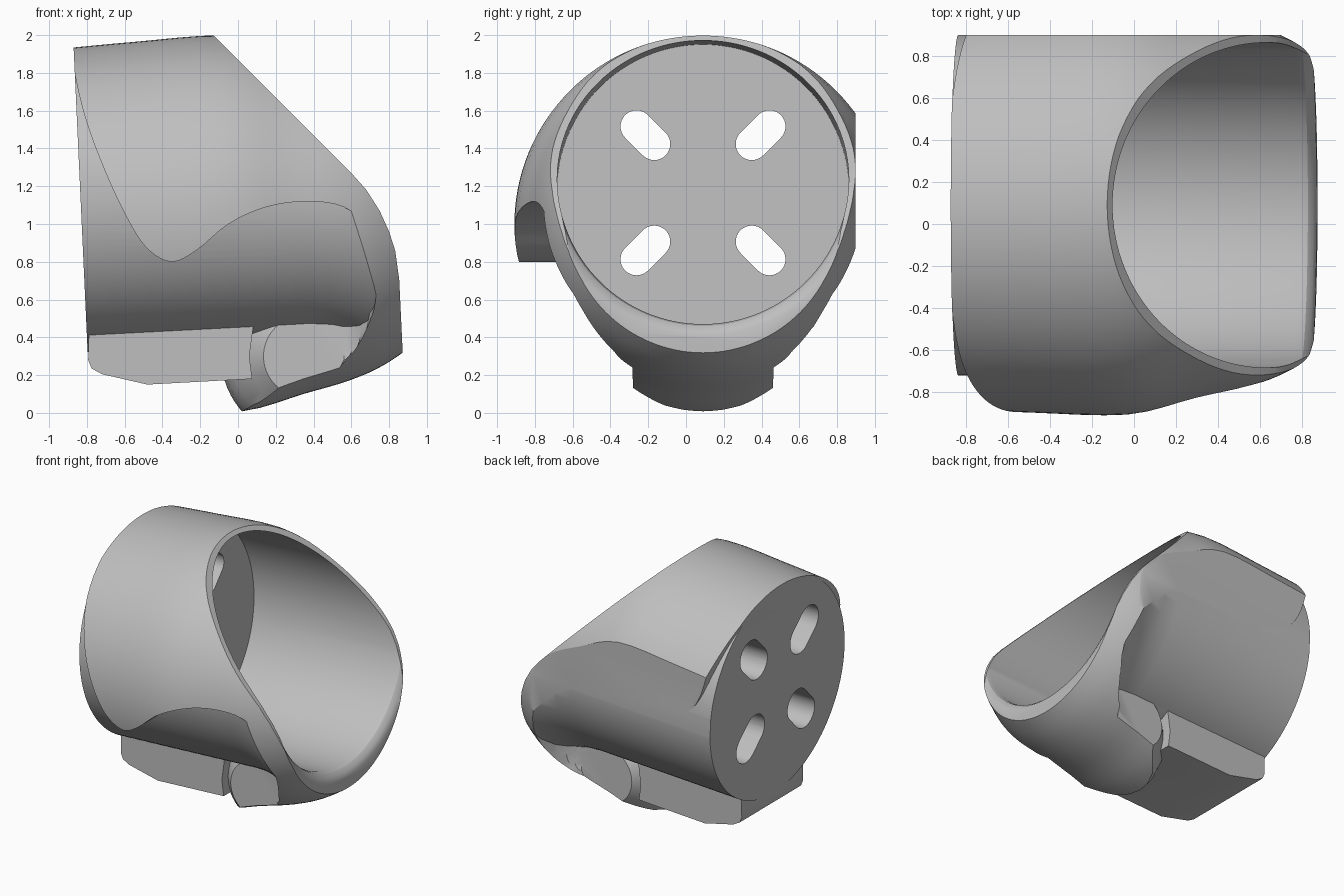
import bpy, bmesh, math

if "Cube" in bpy.data.objects:
    bpy.data.objects.remove(bpy.data.objects["Cube"])

CY = 0.09        # side offset of the main axis
SLOPE = 0.052    # upward tilt of the main axis

grey = bpy.data.materials.new("plain grey")
grey.use_nodes = True
COLOUR = (0.52, 0.52, 0.52, 1)
grey.diffuse_color = COLOUR
grey.node_tree.nodes["Principled BSDF"].inputs["Base Color"].default_value = COLOUR


def loft(name, rings):
    """Closed solid through matching rings of points."""
    bm = bmesh.new()
    loops = [[bm.verts.new(p) for p in ring] for ring in rings]
    n = len(loops[0])
    for a, b in zip(loops, loops[1:]):
        for i in range(n):
            j = (i + 1) % n
            bm.faces.new((a[i], a[j], b[j], b[i]))
    bm.faces.new(loops[0])
    bm.faces.new(loops[-1])
    bmesh.ops.recalc_face_normals(bm, faces=bm.faces)
    mesh = bpy.data.meshes.new(name)
    bm.to_mesh(mesh)
    bm.free()
    mesh.materials.append(grey)
    obj = bpy.data.objects.new(name, mesh)
    bpy.context.collection.objects.link(obj)
    return obj


def side_prism(name, poly, y0, y1):
    return loft(name, [[(x, y, z) for x, z in poly] for y in (y0, y1)])


def tilted_round(name, profile, height, n=128):
    """Round solid along the tilted axis; profile holds (x, radius)."""
    rings = []
    for x, r in profile:
        ring = []
        for i in range(n):
            a = math.tau * i / n
            up = r * math.sin(a)
            ring.append((x - SLOPE * up, CY + r * math.cos(a), height + SLOPE * x + up))
        rings.append(ring)
    return loft(name, rings)


def combine(target, tool, operation):
    """Apply a boolean and discard the tool."""
    mod = target.modifiers.new("bool", "BOOLEAN")
    mod.object, mod.operation, mod.solver = tool, operation, "EXACT"
    bpy.context.view_layer.update()
    result = target.evaluated_get(bpy.context.evaluated_depsgraph_get())
    mesh = bpy.data.meshes.new_from_object(result)
    target.modifiers.clear()
    target.data = mesh
    bpy.data.objects.remove(tool)


def smooth_path(points, steps=4):
    """Catmull-Rom curve through the points."""
    out = []
    p = [points[0]] + points + [points[-1]]
    for a, b, c, d in zip(p, p[1:], p[2:], p[3:]):
        for s in range(steps):
            t = s / steps
            out.append(tuple(
                0.5 * (2 * q + (r - o) * t + (2 * o - 5 * q + 4 * r - u) * t ** 2
                       + (3 * q - o - 3 * r + u) * t ** 3)
                for o, q, r, u in zip(a, b, c, d)))
    return out + [points[-1]]


# Barrel-shaped outer body
barrel = smooth_path([(-1.1, 0.96), (-0.87, 0.97), (-0.5, 0.985), (-0.03, 0.995), (0.3, 0.92),
                      (0.55, 0.86), (0.75, 0.78), (1.0, 0.62)])
body = tilted_round("holder_body", barrel, 1.005)

# Space to carve: gap ahead of the lower fin, plus a pocket on each side
block = [(-1.25, -0.25), (0.34, -0.25), (0.34, 0.75), (-1.25, 0.75)]
carve = side_prism("carve_cutter", block, CY - 0.45, CY + 0.45)
right_edge = [(0.75, 0.8), (0.72, 0.55), (0.63, 0.35), (0.54, 0.24), (0.38, -0.1)]
front_edge = [(-0.9, 1.98), (-0.82, 1.6), (-0.7, 1.27), (-0.57, 1.0), (-0.47, 0.86),
              (-0.35, 0.8), (-0.22, 0.86), (-0.05, 1.0), (0.15, 1.09), (0.37, 1.12),
              (0.56, 1.09), (0.69, 0.98)]
back_edge = [(-0.9, 1.98), (-0.82, 1.6), (-0.73, 1.32), (-0.6, 1.2), (-0.3, 1.19),
             (0.37, 1.2), (0.58, 1.15), (0.69, 1.0)]
stations = [(0.372, 0.56), (0.39, 0.6), (0.43, 0.645), (0.5, 0.69), (0.62, 0.73), (1.1, 0.8)]
for side, top_edge in ((-1, front_edge), (1, back_edge)):
    edge = smooth_path(top_edge + right_edge) + [(-1.2, -0.1), (-1.2, 1.98)]
    pocket = loft("pocket_cutter", [[(min(x, cap), CY + side * d, z) for x, z in edge]
                                    for d, cap in stations])
    combine(carve, pocket, "UNION")

# Keep the round cup wall, coving outward toward the mouth
cove = [(-1.4, 0.81), (0.34, 0.81), (0.46, 0.82), (0.57, 0.845), (0.67, 0.885), (0.83, 0.96)]
combine(carve, tilted_round("cup_wall", cove, 1.175), "DIFFERENCE")

# Keep the fin, with its rounded tapering edge and flat round sides
half = [(0.371, 0.215), (0.295, 0.29), (0.2, 0.38), (0.1, 0.425)]
taper = [(-d, r) for d, r in half] + [(0, 0.44)] + [(d, r) for d, r in reversed(half)]
angles = [math.tau * i / 64 for i in range(64)]
fin = loft("fin", [[(0.35 + r * math.cos(a), CY + d, 0.3 + r * math.sin(a)) for a in angles]
                   for d, r in taper])
combine(carve, fin, "DIFFERENCE")
combine(body, carve, "DIFFERENCE")

# Thin wall around the mouth
combine(body, tilted_round("mouth_wall", [(0.3, 0.788), (1.15, 0.788)], 1.203), "UNION")

# Trim to the side outline: tilted back end, slanted mouth and rounded nose
outline = [(-0.772, -0.2), (-0.878, 2.1), (-0.23, 2.1), (0.6, 1.27), (0.68, 1.18), (0.75, 1.07),
           (0.8, 0.96), (0.835, 0.85), (0.852, 0.74), (0.87, 0.36), (0.885, -0.2)]
combine(body, side_prism("outline_limit", outline, -1.3, 0.897), "INTERSECT")

# Lower rail
rail = [(-0.785, 0.6), (-0.793, 0.28), (-0.775, 0.235), (-0.72, 0.205), (-0.48, 0.15),
        (0.075, 0.18), (0.06, 0.3), (0.1, 0.6)]
combine(body, side_prism("lower_rail", rail, CY - 0.37, CY + 0.37), "UNION")

# Main bore with a rounded lower lip
combine(body, tilted_round("bore_cutter", [(-0.47, 0.772), (0.75, 0.772), (0.785, 0.782),
                                           (0.81, 0.805), (0.83, 0.85), (1.2, 0.86)], 1.203),
        "DIFFERENCE")


def slot(name, cy, cz, sy, sz, radius, x0, x1):
    """Stadium-shaped cutter whose length points at the main axis."""
    angle = math.atan2(sz, sy)
    ring = []
    for end in (0, 1):
        for i in range(17):
            a = angle - math.pi / 2 + math.pi * (i / 16 + end)
            off = 0.066 * (1 - 2 * end)
            ring.append((cy + off * math.cos(angle) + radius * math.cos(a),
                         cz + off * math.sin(angle) + radius * math.sin(a)))
    return loft(name, [[(x, y, z) for y, z in ring] for x in (x0, x1)])


# Four stepped mounting slots in the back plate
for sy in (-1, 1):
    for sz in (-1, 1):
        at = (CY + sy * 0.305, 1.165 + sz * 0.305, sy, sz)
        combine(body, slot("slot_cutter", *at, 0.085, -1.0, -0.3), "DIFFERENCE")
        combine(body, slot("slot_step_cutter", *at, 0.12, -1.0, -0.57), "DIFFERENCE")

# Smooth shading with crisp edges
bpy.ops.object.select_all(action="DESELECT")
body.select_set(True)
bpy.context.view_layer.objects.active = body
bpy.ops.object.shade_smooth_by_angle(angle=math.radians(25))
